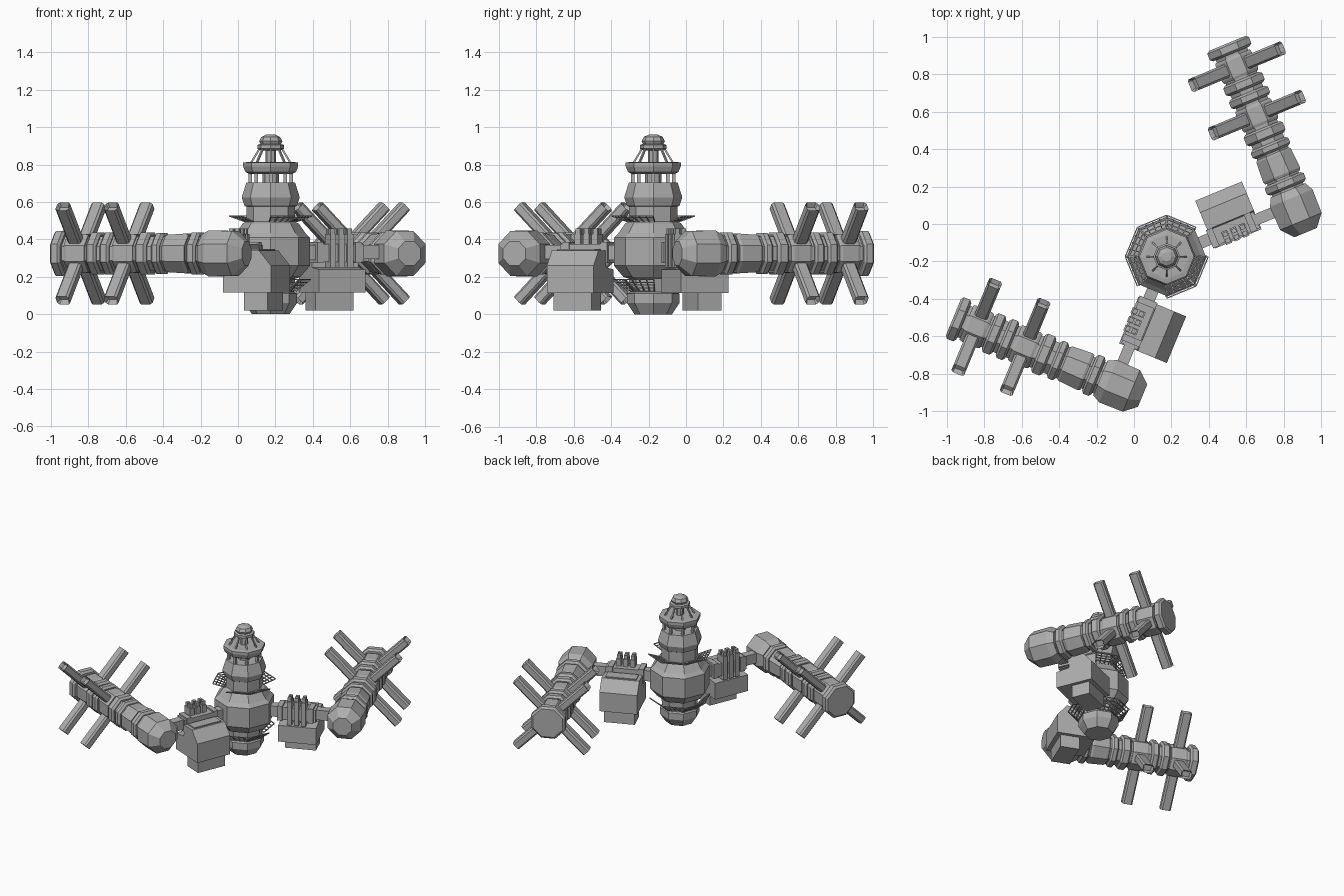
import bpy, bmesh
from math import radians, sin, cos, pi
from mathutils import Matrix, Vector

if "Cube" in bpy.data.objects:
    bpy.data.objects.remove(bpy.data.objects["Cube"], do_unlink=True)

hull = bpy.data.materials.new("hull_grey")
hull.use_nodes = True
GREY = (0.42, 0.42, 0.42, 1)
hull.diffuse_color = GREY
hull.node_tree.nodes["Principled BSDF"].inputs["Base Color"].default_value = GREY

T = Matrix.Translation


def rot(deg, axis="Z"):
    return Matrix.Rotation(radians(deg), 4, axis)


def finish(name, bm, matrix):
    bm.transform(matrix)
    bmesh.ops.recalc_face_normals(bm, faces=bm.faces)
    mesh = bpy.data.meshes.new(name)
    bm.to_mesh(mesh)
    bm.free()
    mesh.materials.append(hull)
    obj = bpy.data.objects.new(name, mesh)
    bpy.context.collection.objects.link(obj)
    return obj


def skin(bm, loops):
    """Bridge successive vertex loops and cap both ends."""
    n = len(loops[0])
    for a, b in zip(loops, loops[1:]):
        for i in range(n):
            j = (i + 1) % n
            bm.faces.new((a[i], a[j], b[j], b[i]))
    bm.faces.new(loops[0])
    return bm.faces.new(loops[-1])


def lathe(name, profile, matrix, phase=0.0, sides=8):
    """Faceted solid of revolution from (radius, height) pairs."""
    bm = bmesh.new()
    loops = []
    for r, z in profile:
        angles = [phase + 2 * pi * i / sides for i in range(sides)]
        loops.append([bm.verts.new((r * cos(a), r * sin(a), z)) for a in angles])
    skin(bm, loops)
    return finish(name, bm, matrix)


def prism(name, outline, z0, z1, matrix, hollow=0.0):
    """Extrude an outline along z, with an optional recessed far end."""
    bm = bmesh.new()
    loops = [[bm.verts.new((x, y, z)) for x, y in outline] for z in (z0, z1)]
    end = skin(bm, loops)
    if hollow:
        bmesh.ops.recalc_face_normals(bm, faces=bm.faces)
        bmesh.ops.inset_region(bm, faces=[end], thickness=hollow)
        bmesh.ops.translate(bm, verts=end.verts, vec=(0, 0, -0.025))
    return finish(name, bm, matrix)


def box(name, lo, hi, matrix):
    outline = [(lo[0], lo[1]), (hi[0], lo[1]), (hi[0], hi[1]), (lo[0], hi[1])]
    return prism(name, outline, lo[2], hi[2], matrix)


def bars(name, pairs, thick, matrix):
    """Several square rods joined as one object."""
    bm = bmesh.new()
    for a, b in pairs:
        a, b = Vector(a), Vector(b)
        d = b - a
        m = T((a + b) / 2) @ d.to_track_quat("Z", "Y").to_matrix().to_4x4()
        bmesh.ops.create_cube(bm, size=1, matrix=m @ Matrix.Diagonal((thick, thick, d.length, 1)))
    return finish(name, bm, matrix)


HUB = T((0.175, -0.175, 0))

# Central tower
lathe("tower_body", [(0.10, 0), (0.14, 0.06), (0.14, 0.11), (0.125, 0.12), (0.13, 0.19),
                     (0.16, 0.20), (0.21, 0.26), (0.21, 0.41), (0.185, 0.435), (0.15, 0.485),
                     (0.13, 0.495), (0.13, 0.575), (0.14, 0.58), (0.155, 0.625), (0.13, 0.705)], HUB)
lathe("tower_core", [(0.045, 0.70), (0.045, 0.76)], HUB)
lathe("tower_collar", [(0.115, 0.75), (0.135, 0.76), (0.147, 0.79), (0.147, 0.81), (0.12, 0.815)], HUB)
lathe("mast", [(0.028, 0.81), (0.028, 0.89)], HUB)
lathe("beacon", [(0.05, 0.875), (0.072, 0.885), (0.072, 0.905), (0.055, 0.91), (0.062, 0.925),
                 (0.05, 0.948), (0.025, 0.96)], HUB)
columns, struts = [], []
for i in range(8):
    c, s = cos(i * pi / 4), sin(i * pi / 4)
    columns.append(((c * 0.11, s * 0.11, 0.70), (c * 0.11, s * 0.11, 0.755)))
    struts.append(((c * 0.105, s * 0.105, 0.81), (c * 0.06, s * 0.06, 0.885)))
bars("gallery_columns", columns, 0.018, HUB)
bars("mast_struts", struts, 0.01, HUB)

# Lattice panels around the tower, absent where the arms leave
for label, inner, outer in (("upper", (0.125, 0.495), (0.205, 0.525)),
                            ("lower", (0.125, 0.125), (0.195, 0.185))):
    for k in range(8):
        if k in (0, 5):
            continue
        rods = []
        for i in range(5):
            t = i / 4
            r = inner[0] + t * (outer[0] - inner[0])
            z = inner[1] + t * (outer[1] - inner[1])
            w = 0.06 + 0.024 * t
            rods.append(((r, -w, z), (r, w, z)))
        for f in (-1, -0.5, 0, 0.5, 1):
            rods.append(((inner[0], f * 0.06, inner[1]), (outer[0], f * 0.084, outer[1])))
        bars(label + "_lattice", rods, 0.006, HUB @ rot(22.5 + 45 * k))

# Arms with cargo containers
CARGO = [(-0.058, 0.115), (-0.058, 0.24), (0.04, 0.25), (0.05, 0.34), (0.15, 0.34),
         (0.218, 0.26), (0.218, 0.115)]
ALONG = Matrix(((0, 0, 1, 0), (1, 0, 0, 0), (0, 1, 0, 0), (0, 0, 0, 1)))
for side, angle in (("left", 22.5), ("right", 247.5)):
    m = HUB @ rot(angle)
    box(side + "_arm_inner", (0.17, -0.032, 0.29), (0.26, 0.032, 0.37), m)
    box(side + "_arm_block", (0.25, -0.048, 0.28), (0.52, 0.045, 0.375), m)
    for u in (0.265, 0.485):
        box(side + "_arm_band", (u - 0.018, -0.054, 0.274), (u + 0.018, 0.05, 0.385), m)
    box(side + "_arm_outer", (0.51, -0.03, 0.295), (0.65, 0.03, 0.37), m)
    for u in (0.335, 0.385, 0.435):
        box(side + "_arm_clamp", (u - 0.017, -0.064, 0.25), (u + 0.017, 0.01, 0.43), m)
        for v in (-0.045, -0.009):
            box(side + "_arm_fin", (u - 0.013, v - 0.012, 0.42), (u + 0.013, v + 0.012, 0.458), m)
    prism(side + "_cargo_container", CARGO, 0.255, 0.525, m @ ALONG)
    box(side + "_cargo_lid", (0.28, 0.06, 0.335), (0.50, 0.14, 0.348), m)
    box(side + "_cargo_keel", (0.28, 0.052, 0.02), (0.50, 0.188, 0.12), m)

# Long pods at the arm ends, mirrored across the tower
CABIN = [(0.07, -0.165), (0.13, -0.10), (0.133, 0.035), (0.108, 0.08)]
RINGS = [(0.09, 0.145, 0.122), (0.30, 0.35, 0.118), (0.375, 0.44, 0.122), (0.59, 0.645, 0.122),
         (0.665, 0.725, 0.122), (0.87, 0.93, 0.13)]
BEAM = [(-0.03, -0.026), (-0.019, -0.037), (0.019, -0.037), (0.03, -0.026),
        (0.03, 0.026), (0.019, 0.037), (-0.019, 0.037), (-0.03, 0.026)]
for side, m in (("left", HUB @ rot(22.5)),
                ("right", HUB @ rot(247.5) @ Matrix.Diagonal((1, -1, 1, 1)))):
    pod = m @ T((0.735, 0, 0.325))
    axis = pod @ rot(-90, "X")
    lathe(side + "_pod_cabin", CABIN, axis, pi / 8)
    lathe(side + "_pod_core", [(0.098, 0.05), (0.098, 0.90)], axis, pi / 8)
    lathe(side + "_pod_waist", [(0.108, 0.155), (0.115, 0.17), (0.108, 0.28), (0.1, 0.29)], axis, pi / 8)
    for a, b, r in RINGS:
        lathe(side + "_pod_ring", [(r - 0.016, a), (r, a + 0.012), (r, b - 0.012), (r - 0.016, b)],
              axis, pi / 8)
    for v in (0.515, 0.795):
        lathe(side + "_beam_mount", [(0.106, v - 0.06), (0.112, v - 0.045), (0.112, v + 0.045),
                                     (0.106, v + 0.06)], axis, pi / 8)
        for k in range(4):
            prism(side + "_cross_beam", BEAM, 0.05, 0.355,
                  pod @ T((0, v, 0)) @ rot(45 + 90 * k, "Y"), hollow=0.012)
